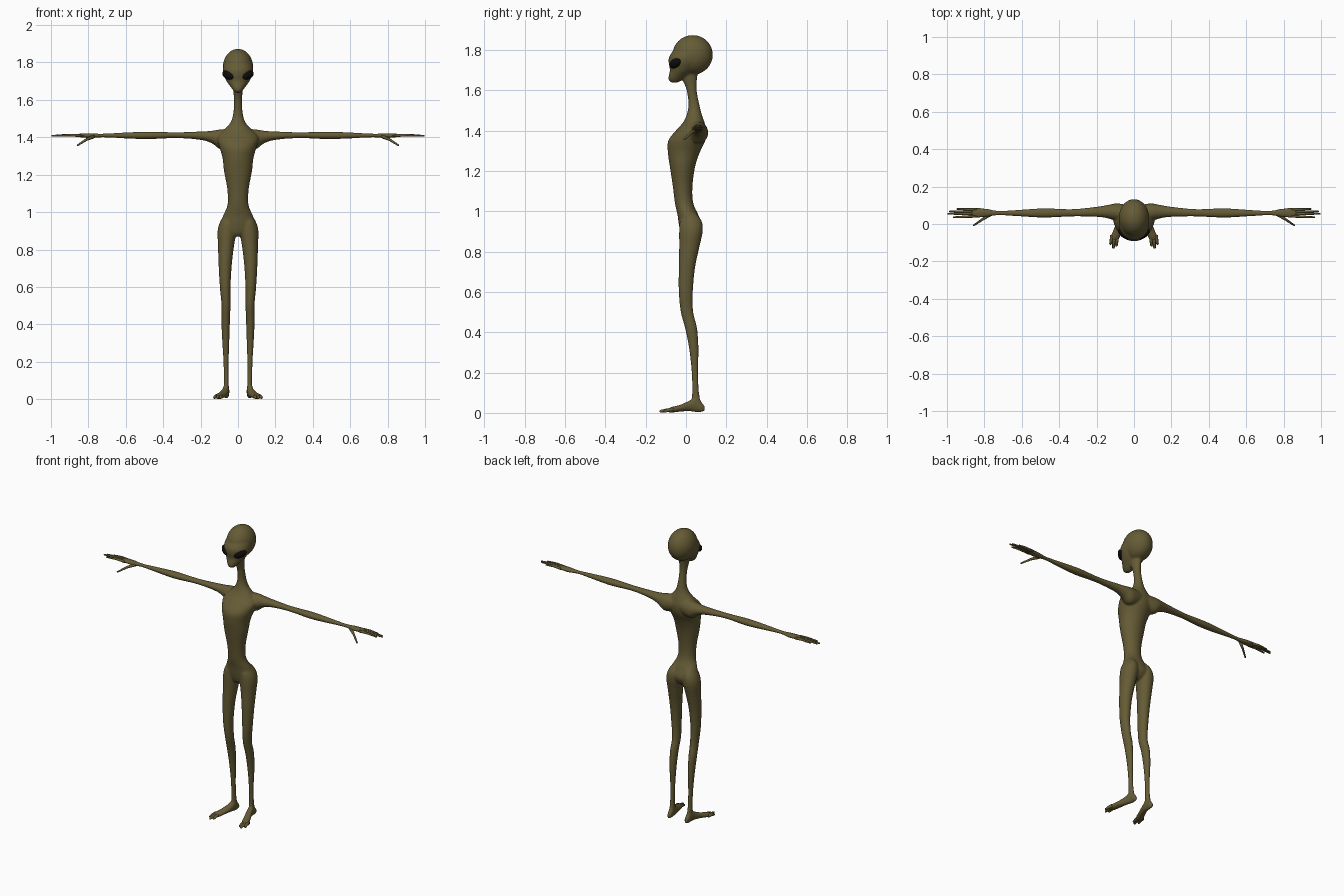
import bpy, bmesh, math
from mathutils import Vector, Matrix

cube = bpy.data.objects.get("Cube")
if cube:
    bpy.data.objects.remove(cube)


def material(name, colour, rough):
    m = bpy.data.materials.new(name)
    m.use_nodes = True
    m.diffuse_color = (*colour, 1)
    node = m.node_tree.nodes["Principled BSDF"]
    node.inputs["Base Color"].default_value = (*colour, 1)
    node.inputs["Roughness"].default_value = rough
    return m


SKIN = material("olive_skin", (0.13, 0.105, 0.036), 0.7)
EYE = material("black_eye", (0.004, 0.004, 0.004), 0.4)


def finish(bm, name, mat):
    bmesh.ops.recalc_face_normals(bm, faces=bm.faces)
    for f in bm.faces:
        f.smooth = True
    mesh = bpy.data.meshes.new(name)
    bm.to_mesh(mesh)
    bm.free()
    mesh.materials.append(mat)
    obj = bpy.data.objects.new(name, mesh)
    bpy.context.collection.objects.link(obj)
    return obj


def skin_rings(bm, rings):
    rings = [[bm.verts.new(p) for p in ring] for ring in rings]
    n = len(rings[0])
    for a, b in zip(rings, rings[1:]):
        for i in range(n):
            j = (i + 1) % n
            bm.faces.new((a[i], a[j], b[j], b[i]))
    bm.faces.new(rings[0][::-1])
    bm.faces.new(rings[-1])


def smooth_stations(rows, steps=5):
    """Catmull-Rom curve through the rows."""
    rows = [Vector(r) for r in rows]
    out = []
    for i in range(len(rows) - 1):
        p0, p1, p2 = rows[max(i - 1, 0)], rows[i], rows[i + 1]
        p3 = rows[min(i + 2, len(rows) - 1)]
        for k in range(steps):
            t = k / steps
            out.append(p1 + (p2 - p0) * (t / 2)
                       + (p0 * 2 - p1 * 5 + p2 * 4 - p3) * (t * t / 2)
                       + (p1 * 3 - p0 - p2 * 3 + p3) * (t ** 3 / 2))
    return out + [rows[-1]]


def loft(bm, axis, rows, side=1, n=28):
    """Oval sections; each row is position, a min, a max, b min, b max."""
    rings = []
    for t, a0, a1, b0, b1 in smooth_stations(rows):
        ring = []
        for i in range(n):
            w = math.tau * i / n
            a = (a0 + a1) / 2 + (a1 - a0) / 2 * math.cos(w)
            b = (b0 + b1) / 2 + (b1 - b0) / 2 * math.sin(w)
            x, y, z = {"x": (t, a, b), "y": (a, t, b), "z": (a, b, t)}[axis]
            ring.append((x * side, y, z))
        rings.append(ring)
    skin_rings(bm, rings)


def ball(bm, matrix):
    bmesh.ops.create_uvsphere(bm, u_segments=32, v_segments=20, radius=1, matrix=matrix)


def digit(name, points, radii, side):
    """Tapered finger or toe along a path."""
    pts = [Vector((x * side, y, z)) for x, y, z in points]
    tip = (pts[-1] - pts[-2]).normalized() * radii[-1] * 0.7
    pts.append(pts[-1] + tip)
    radii = [*radii, radii[-1] * 0.4]
    rings = []
    for i, p in enumerate(pts):
        d = pts[min(i + 1, len(pts) - 1)] - pts[max(i - 1, 0)]
        q = d.to_track_quat("Z", "Y")
        rings.append([p + q @ Vector((math.cos(w), math.sin(w), 0)) * radii[i]
                      for w in (math.tau * k / 10 for k in range(10))])
    bm = bmesh.new()
    skin_rings(bm, rings)
    finish(bm, name, SKIN)


def symmetric(rows):
    return [(z, -w, w, y0, y1) for z, w, y0, y1 in rows]


body = bmesh.new()

# Torso and neck: height, half width, front, back
loft(body, "z", symmetric([
    (0.87, 0.03, -0.01, 0.04), (0.89, 0.07, -0.025, 0.065),
    (0.93, 0.095, -0.035, 0.08), (0.98, 0.08, -0.042, 0.062),
    (1.04, 0.056, -0.055, 0.036), (1.12, 0.057, -0.065, 0.032),
    (1.22, 0.075, -0.08, 0.045), (1.29, 0.083, -0.09, 0.068),
    (1.35, 0.1, -0.088, 0.096), (1.4, 0.11, -0.05, 0.102),
    (1.44, 0.075, -0.015, 0.092), (1.48, 0.04, 0.004, 0.078),
    (1.53, 0.025, 0.012, 0.066), (1.6, 0.022, 0.003, 0.053),
    (1.66, 0.026, -0.02, 0.055), (1.7, 0.03, -0.02, 0.06)]))

# Skull and narrowing face
ball(body, Matrix.Translation((0, 0.033, 1.775)) @ Matrix.Diagonal((0.081, 0.1, 0.098, 1)))
loft(body, "z", symmetric([
    (1.638, 0.012, -0.074, -0.04), (1.65, 0.025, -0.086, -0.02),
    (1.67, 0.04, -0.086, 0.01), (1.7, 0.061, -0.08, 0.05),
    (1.735, 0.077, -0.086, 0.08), (1.765, 0.081, -0.084, 0.09),
    (1.8, 0.072, -0.06, 0.09), (1.83, 0.045, -0.03, 0.08)]))

for side in (1, -1):
    # Arm and palm: reach, back and front limits, underside, top
    loft(body, "x", [
        (0.02, 0, 0.1, 1.35, 1.445), (0.09, 0.015, 0.11, 1.335, 1.443),
        (0.14, 0.03, 0.102, 1.368, 1.435), (0.2, 0.038, 0.092, 1.386, 1.431),
        (0.33, 0.04, 0.08, 1.396, 1.427), (0.48, 0.034, 0.084, 1.39, 1.43),
        (0.6, 0.04, 0.077, 1.394, 1.426), (0.72, 0.046, 0.071, 1.4, 1.42),
        (0.79, 0.038, 0.082, 1.396, 1.421), (0.84, 0.034, 0.086, 1.4, 1.42),
        (0.875, 0.04, 0.08, 1.404, 1.416)], side)
    # Leg: height, inner, outer, front, back
    loft(body, "z", [
        (0.03, 0.047, 0.078, 0.025, 0.08), (0.1, 0.05, 0.076, 0.03, 0.065),
        (0.2, 0.05, 0.078, 0.028, 0.06), (0.32, 0.046, 0.085, 0.015, 0.062),
        (0.42, 0.043, 0.089, -0.005, 0.055), (0.5, 0.04, 0.088, -0.026, 0.036),
        (0.6, 0.04, 0.097, -0.036, 0.034), (0.72, 0.033, 0.104, -0.036, 0.045),
        (0.82, 0.021, 0.107, -0.034, 0.066), (0.9, 0.008, 0.109, -0.034, 0.083),
        (0.95, 0.012, 0.095, -0.03, 0.078), (0.99, 0.02, 0.07, -0.01, 0.05)], side)
    # Foot: depth, inner, outer, sole, instep
    loft(body, "y", [
        (0.094, 0.055, 0.068, 0.01, 0.03), (0.08, 0.048, 0.075, 0.005, 0.05),
        (0.05, 0.046, 0.08, 0.004, 0.08), (0.015, 0.05, 0.09, 0.008, 0.06),
        (-0.03, 0.062, 0.11, 0.006, 0.04), (-0.07, 0.075, 0.126, 0.001, 0.03),
        (-0.088, 0.085, 0.122, 0.002, 0.022)], side)

skin = finish(body, "body", SKIN)
blend = skin.modifiers.new("blend_parts", "REMESH")
blend.mode = "VOXEL"
blend.voxel_size = 0.005
blend.use_smooth_shade = True
relax = skin.modifiers.new("relax", "SMOOTH")
relax.factor = 0.5
relax.iterations = 8

for side, label in ((1, "left"), (-1, "right")):
    # Almond eye wrapped around the side of the face
    bm = bmesh.new()
    turn = Matrix.Rotation(math.radians(40), 4, "Z") @ Matrix.Rotation(math.radians(-20), 4, "Y")
    ball(bm, Matrix.Translation((0.053, -0.054, 1.733)) @ turn
         @ Matrix.Diagonal((0.039, 0.019, 0.022, 1)))
    bmesh.ops.scale(bm, vec=(side, 1, 1), verts=bm.verts)
    finish(bm, label + "_eye", EYE)

    # Fingers: base depth, tip depth, reach
    for k, (y0, y1, reach) in enumerate([(0.042, 0.036, 0.965), (0.054, 0.055, 0.995),
                                         (0.066, 0.067, 0.985), (0.077, 0.08, 0.945)]):
        digit(f"{label}_finger_{k + 1}",
              [(0.84, y0, 1.409), ((0.84 + reach) / 2, (y0 + y1) / 2, 1.412), (reach, y1, 1.408)],
              [0.008, 0.0065, 0.0045], side)
    digit(label + "_thumb", [(0.77, 0.05, 1.405), (0.81, 0.025, 1.388), (0.858, -0.008, 1.357)],
          [0.01, 0.007, 0.0045], side)

    # Toes: base and tip positions
    for k, (x0, x1, y1) in enumerate([(0.09, 0.094, -0.115), (0.104, 0.11, -0.127),
                                      (0.117, 0.126, -0.106)]):
        digit(f"{label}_toe_{k + 1}",
              [(x0, -0.06, 0.015), ((x0 + x1) / 2, -0.09, 0.014), (x1, y1, 0.008)],
              [0.011, 0.009, 0.007], side)
